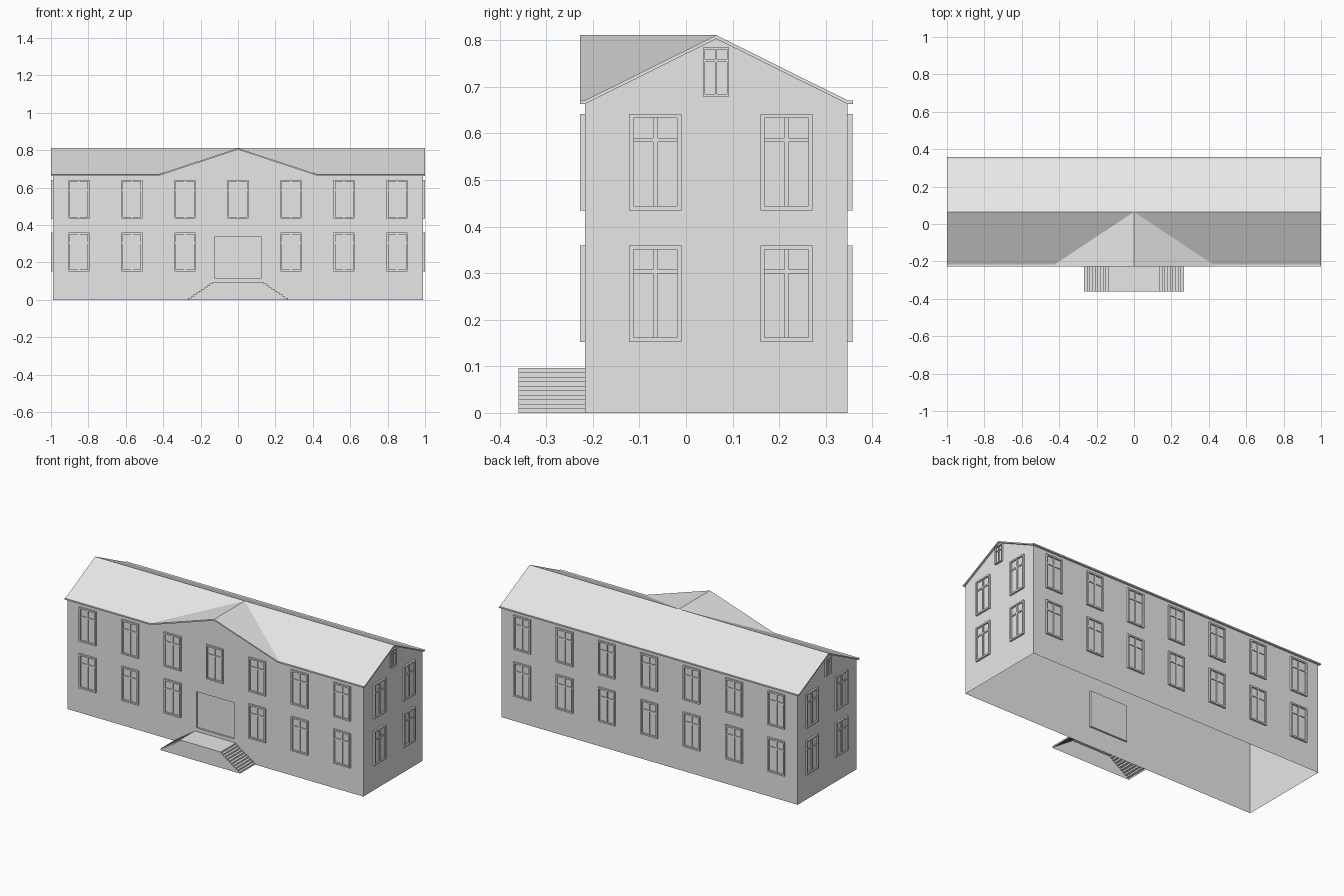
import bpy, bmesh, math
from mathutils import Vector

if "Cube" in bpy.data.objects:
    bpy.data.objects.remove(bpy.data.objects["Cube"])

WX, WF, WB = 0.99, -0.217, 0.347        # wall half length, front y, back y
RY, RZ, EZ, T = 0.065, 0.811, 0.671, 0.008  # ridge y, ridge z, eave z, roof thickness
GX, OV = 0.425, 0.011                   # front gable half width, overhang

grey = bpy.data.materials.new("plain_grey")
grey.diffuse_color = (0.8, 0.8, 0.8, 1)
grey.use_nodes = True
grey.node_tree.nodes["Principled BSDF"].inputs["Base Color"].default_value = grey.diffuse_color


def to_mesh(bm, name):
    bmesh.ops.remove_doubles(bm, verts=bm.verts, dist=1e-5)
    bmesh.ops.recalc_face_normals(bm, faces=bm.faces)
    me = bpy.data.meshes.new(name)
    bm.to_mesh(me)
    bm.free()
    me.materials.append(grey)
    return me


def add(name, me, loc=(0, 0, 0), rot=0, scale=(1, 1, 1)):
    ob = bpy.data.objects.new(name, me)
    ob.location, ob.scale = loc, scale
    ob.rotation_euler.z = rot
    bpy.context.collection.objects.link(ob)
    return ob


def face(bm, pts):
    return bm.faces.new([bm.verts.new(p) for p in pts])


def both(bm, pts):
    """Face and its mirror image across x = 0."""
    face(bm, pts)
    face(bm, [(-x, y, z) for x, y, z in reversed(pts)])


def box(bm, x0, x1, y0, y1, z0, z1):
    r = bmesh.ops.create_cube(bm, size=1)
    for v in r["verts"]:
        v.co = Vector((x0 + (v.co.x + .5) * (x1 - x0),
                       y0 + (v.co.y + .5) * (y1 - y0),
                       z0 + (v.co.z + .5) * (z1 - z0)))


# Walls: open shell with gabled ends, front gable and recessed door
bm = bmesh.new()
ez, rz = EZ - T, RZ - T
dx, d0, d1, dy = 0.126, 0.117, 0.336, WF + 0.01
both(bm, [(x, WF, z) for x, z in [(-WX, 0), (0, 0), (0, d0), (-dx, d0), (-dx, d1),
                                  (0, d1), (0, rz), (-GX, ez), (-WX, ez)]])
both(bm, [(-WX, y, z) for y, z in [(WF, 0), (WF, ez), (RY, rz), (WB, ez), (WB, 0)]])
both(bm, [(x, WB, z) for x, z in [(0, 0), (-WX, 0), (-WX, ez), (0, ez)]])
both(bm, [(-dx, dy, d0), (0, dy, d0), (0, dy, d1), (-dx, dy, d1)])
both(bm, [(-dx, WF, d0), (-dx, dy, d0), (-dx, dy, d1), (-dx, WF, d1)])
for z in (d0, d1):
    both(bm, [(-dx, WF, z), (0, WF, z), (0, dy, z), (-dx, dy, z)])
add("walls", to_mesh(bm, "walls"))

# Roof: main slopes, front cross gable and small flat eaves, thickened downwards
bm = bmesh.new()
F, B = WF - OV, WB + OV
both(bm, [(-1, WF, EZ), (-GX, WF, EZ), (0, RY, RZ), (-1, RY, RZ)])
both(bm, [(-1, F, EZ), (-GX, F, EZ), (-GX, WF, EZ), (-1, WF, EZ)])
both(bm, [(-GX, F, EZ), (0, F, RZ), (0, RY, RZ), (-GX, WF, EZ)])
both(bm, [(-1, RY, RZ), (0, RY, RZ), (0, WB, EZ), (-1, WB, EZ)])
both(bm, [(-1, WB, EZ), (0, WB, EZ), (0, B, EZ), (-1, B, EZ)])
bmesh.ops.remove_doubles(bm, verts=bm.verts, dist=1e-5)
ext = bmesh.ops.extrude_face_region(bm, geom=bm.faces[:])
for v in ext["geom"]:
    if isinstance(v, bmesh.types.BMVert):
        v.co.z -= T
add("roof", to_mesh(bm, "roof"))

# Entrance stairs: landing with flights to left and right
bm = bmesh.new()
N, H, X0, X1, SY = 10, 0.096, 0.266, 0.137, -0.36
half = []
for i in range(N):
    x = -X0 + (X0 - X1) * i / (N - 1)
    half += [(x, H * i / N), (x, H * (i + 1) / N)]
prof = half + [(-x, z) for x, z in reversed(half)]
face(bm, [(x, SY, z) for x, z in prof])
for (xa, za), (xb, zb) in zip(prof, prof[1:]):
    face(bm, [(xa, SY, za), (xb, SY, zb), (xb, WF, zb), (xa, WF, za)])
add("entrance_stairs", to_mesh(bm, "entrance_stairs"))

# Window: frame, cross bars and recessed pane, facing -y
bm = bmesh.new()
w, h, b = 0.056, 0.1035, 0.009
for s in (-1, 1):
    xs = sorted((s * w, s * (w - b)))
    zs = sorted((s * h, s * (h - b)))
    box(bm, *xs, -0.0105, 0, -h, h)
    box(bm, -w + b, w - b, -0.0105, 0, *zs)
box(bm, -b / 2, b / 2, -0.007, 0, -h + b, h - b)
box(bm, -w + b, w - b, -0.007, 0, 0.043, 0.052)
box(bm, -w + b, w - b, -0.002, 0, -h + b, h - b)
win = to_mesh(bm, "window")

for z in (0.256, 0.5385):
    for i in range(-3, 4):
        x = i * 0.2835
        if i or z > 0.4:                 # the door takes the middle place
            add("front_window", win, (x, WF, z))
        add("back_window", win, (x, WB, z), math.pi)
    for s in (-1, 1):
        for y in (-0.066, 0.216):
            add("side_window", win, (s * WX, y, z), s * math.pi / 2)
# Small attic windows in the gable ends
for s in (-1, 1):
    add("attic_window", win, (s * WX, 0.064, 0.732), s * math.pi / 2, (0.5, 0.9, 0.505))
